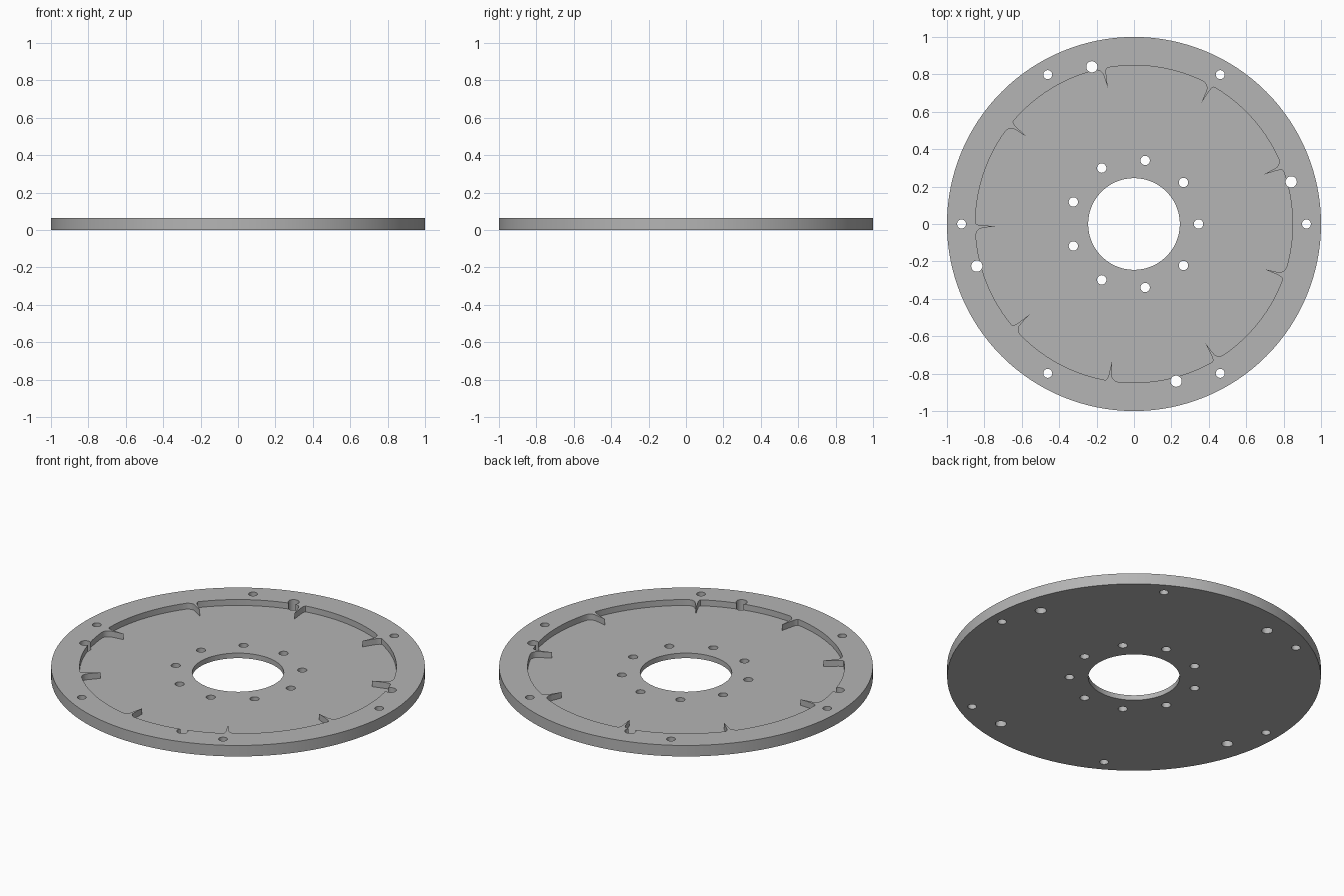
import bpy, bmesh
from math import radians, cos, sin, atan2, hypot, pi

HEIGHT, FLOOR = 0.065, 0.03
POCKET_R = 0.848
FIN_START, FIN_COUNT = 20.9, 9

cube = bpy.data.objects.get("Cube")
if cube:
    bpy.data.objects.remove(cube, do_unlink=True)

grey = bpy.data.materials.new("plain grey")
grey.use_nodes = True
COLOUR = (0.46, 0.46, 0.46, 1)
grey.diffuse_color = COLOUR
grey.node_tree.nodes["Principled BSDF"].inputs["Base Color"].default_value = COLOUR


def circle(radius, cx=0, cy=0, sides=32):
    return [(cx + radius * cos(2 * pi * i / sides), cy + radius * sin(2 * pi * i / sides))
            for i in range(sides)]


def ring(count, distance, radius, start=0):
    """Outlines of holes spaced evenly on a bolt circle."""
    angles = [radians(start) + 2 * pi * i / count for i in range(count)]
    return [circle(radius, distance * cos(a), distance * sin(a)) for a in angles]


def prisms(name, outlines, z0, z1):
    """Object made of vertical prisms, one for each outline."""
    bm = bmesh.new()
    for pts in outlines:
        face = bm.faces.new([bm.verts.new((x, y, z0)) for x, y in pts])
        ext = bmesh.ops.extrude_face_region(bm, geom=[face])
        top = [v for v in ext["geom"] if isinstance(v, bmesh.types.BMVert)]
        bmesh.ops.translate(bm, verts=top, vec=(0, 0, z1 - z0))
    bmesh.ops.recalc_face_normals(bm, faces=bm.faces)
    mesh = bpy.data.meshes.new(name)
    bm.to_mesh(mesh)
    bm.free()
    mesh.materials.append(grey)
    obj = bpy.data.objects.new(name, mesh)
    bpy.context.collection.objects.link(obj)
    return obj


def cut(target, cutter):
    cutter.hide_render = True
    mod = target.modifiers.new("cut", 'BOOLEAN')
    mod.operation, mod.solver, mod.object = 'DIFFERENCE', 'EXACT', cutter
    bpy.context.view_layer.objects.active = target
    bpy.ops.object.modifier_apply(modifier=mod.name)
    bpy.data.objects.remove(cutter, do_unlink=True)


# Pocket outline: arcs broken by thin pointed fins with a flared root
fin = [(0.846, -0.016), (0.838, -0.010), (0.82, -0.006), (0.74, 0),
       (0.80, 0.007), (0.822, 0.011), (0.835, 0.020), (0.843, 0.032)]
step, arc_sides = 2 * pi / FIN_COUNT, 14
pocket = []
for k in range(FIN_COUNT):
    base = radians(FIN_START) + k * step
    for u, v in fin:
        r, a = hypot(u, v), base + atan2(v, u)
        pocket.append((r * cos(a), r * sin(a)))
    begin, end = 0.055, step - 0.026
    for i in range(arc_sides + 1):
        a = base + begin + (end - begin) * i / arc_sides
        pocket.append((POCKET_R * cos(a), POCKET_R * sin(a)))

# Round plate with its pocket, centre bore and bolt holes
plate = prisms("flanged_plate", [circle(1, sides=128)], 0, HEIGHT)
cut(plate, prisms("pocket_cutter", [pocket], FLOOR, HEIGHT + 0.1))
holes = [circle(0.245, sides=96)]
holes += ring(9, 0.345, 0.025)           # inner bolt circle
holes += ring(6, 0.922, 0.024)           # outer bolt circle
holes += ring(4, 0.87, 0.03, start=15)   # larger holes on the pocket edge
cut(plate, prisms("hole_cutter", holes, -0.1, HEIGHT + 0.1))

bpy.ops.object.select_all(action='DESELECT')
plate.select_set(True)
bpy.context.view_layer.objects.active = plate
bpy.ops.object.shade_smooth_by_angle(angle=radians(25))
